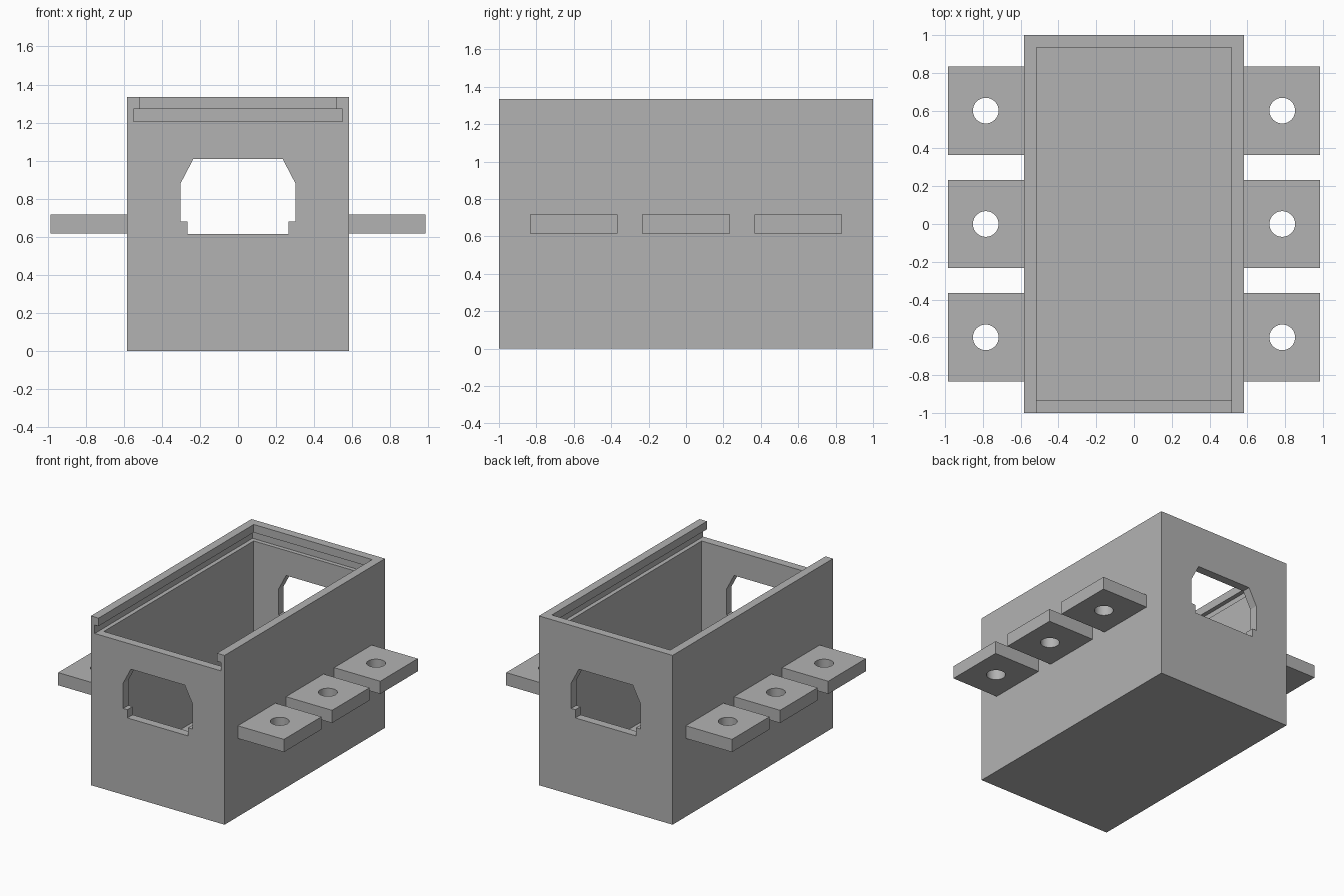
import bpy
import bmesh
from mathutils import Matrix

cube = bpy.data.objects.get("Cube")
if cube:
    bpy.data.objects.remove(cube, do_unlink=True)

grey = bpy.data.materials.new("plain grey")
grey.use_nodes = True
colour = (0.448, 0.448, 0.448, 1)
grey.diffuse_color = colour
grey.node_tree.nodes["Principled BSDF"].inputs["Base Color"].default_value = colour

HALF_X, HEIGHT, WALL = 0.583, 1.335, 0.066
SLOT_LOW, SLOT_HIGH = 1.205, 1.272
TAB_LOW, TAB_HIGH = 0.617, 0.717


def finish(name, bm):
    bmesh.ops.recalc_face_normals(bm, faces=bm.faces)
    mesh = bpy.data.meshes.new(name)
    bm.to_mesh(mesh)
    bm.free()
    mesh.materials.append(grey)
    obj = bpy.data.objects.new(name, mesh)
    bpy.context.collection.objects.link(obj)
    return obj


def box(name, low, high):
    bm = bmesh.new()
    size = [b - a for a, b in zip(low, high)]
    centre = [(a + b) / 2 for a, b in zip(low, high)]
    bmesh.ops.create_cube(bm, size=1,
                          matrix=Matrix.Translation(centre) @ Matrix.Diagonal((*size, 1)))
    return finish(name, bm)


def prism(name, points, vector):
    """Extrude a closed outline of 3D points along a vector."""
    bm = bmesh.new()
    face = bm.faces.new([bm.verts.new(p) for p in points])
    out = bmesh.ops.extrude_face_region(bm, geom=[face])
    moved = [v for v in out["geom"] if isinstance(v, bmesh.types.BMVert)]
    bmesh.ops.translate(bm, verts=moved, vec=vector)
    return finish(name, bm)


def cylinder(name, centre, radius, depth):
    bm = bmesh.new()
    bmesh.ops.create_cone(bm, cap_ends=True, segments=40, radius1=radius, radius2=radius,
                          depth=depth, matrix=Matrix.Translation(centre))
    return finish(name, bm)


def cut(obj, cutter):
    cutter.hide_render = True
    mod = obj.modifiers.new("cut", "BOOLEAN")
    mod.operation, mod.solver, mod.object = "DIFFERENCE", "EXACT", cutter
    bpy.ops.object.select_all(action="DESELECT")
    bpy.context.view_layer.objects.active = obj
    obj.select_set(True)
    bpy.ops.object.modifier_apply(modifier=mod.name)
    bpy.data.objects.remove(cutter, do_unlink=True)


# Open box with a low front wall
body = box("box_body", (-HALF_X, -1, 0), (HALF_X, 1, HEIGHT))
inner_x, inner_y, step = HALF_X - WALL, 1 - WALL, (SLOT_LOW + SLOT_HIGH) / 2
outline = [(-inner_y, WALL), (inner_y, WALL), (inner_y, 1.5),
           (-1.2, 1.5), (-1.2, step), (-inner_y, step)]
cut(body, prism("cavity_cutter", [(-inner_x, y, z) for y, z in outline], (2 * inner_x, 0, 0)))

# Groove for a sliding lid, open at the front
groove_x = HALF_X - WALL / 2
cut(body, box("groove_cutter", (-groove_x, -1.2, SLOT_LOW), (groove_x, 1 - WALL / 2, SLOT_HIGH)))

# Window through both end walls
half = [(0.265, 0.615), (0.265, 0.68), (0.302, 0.68), (0.302, 0.88), (0.235, 1.008)]
window = half + [(-x, z) for x, z in reversed(half)]
cut(body, prism("window_cutter", [(x, -1.2, z) for x, z in window], (0, 2.4, 0)))

# Three drilled mounting tabs on each side
for side, sign in (("left", 1), ("right", -1)):
    for place, y in (("front", -0.6), ("middle", 0), ("back", 0.6)):
        ends = sorted((sign * HALF_X, sign * 0.985))
        tab = box(f"{side}_{place}_tab", (ends[0], y - 0.234, TAB_LOW),
                  (ends[1], y + 0.234, TAB_HIGH))
        cut(tab, cylinder("hole_cutter", (sign * 0.785, y, (TAB_LOW + TAB_HIGH) / 2), 0.068, 0.4))
        bpy.ops.object.shade_smooth_by_angle()
